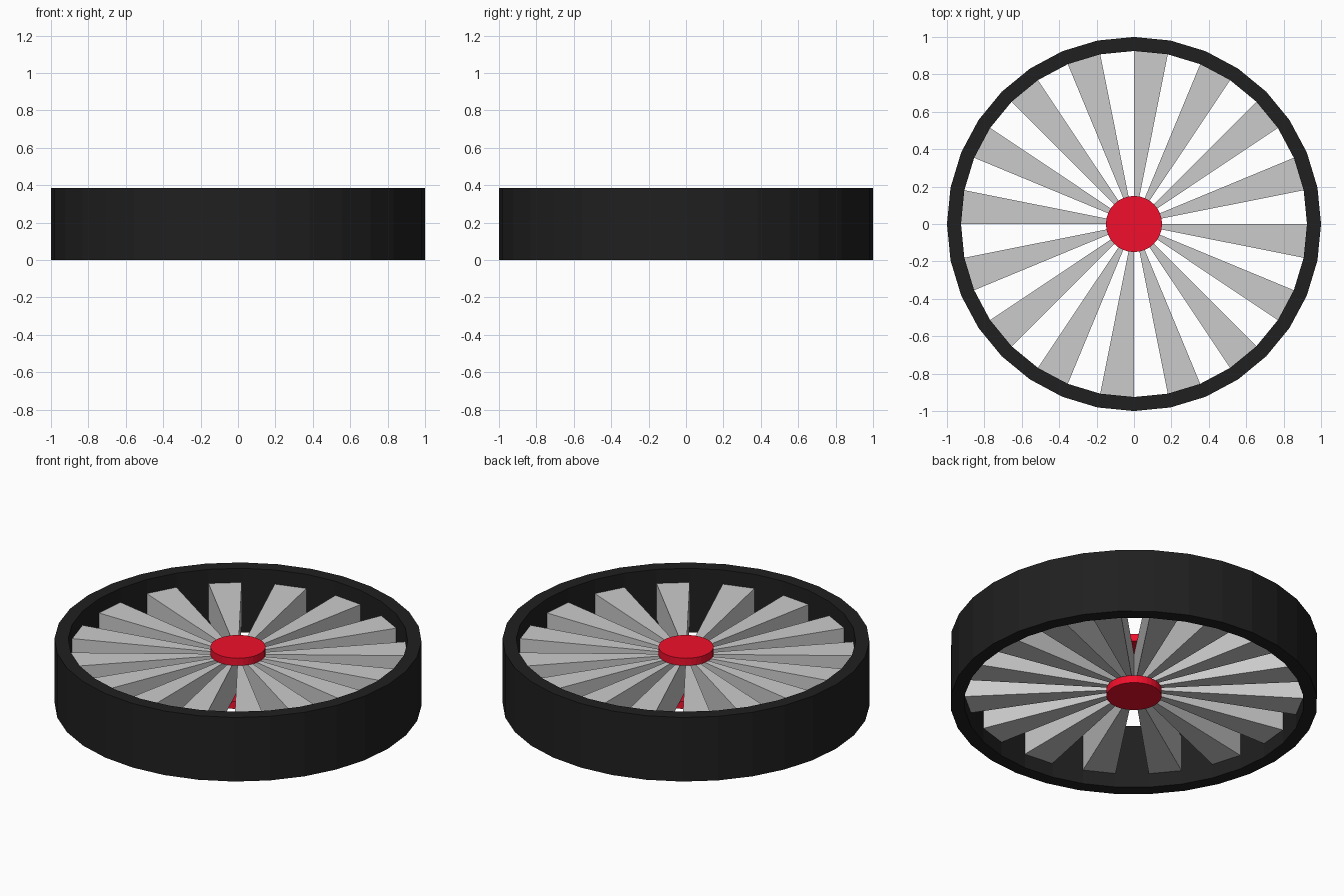
import bpy, bmesh
from math import sin, cos, pi

if "Cube" in bpy.data.objects:
    bpy.data.objects.remove(bpy.data.objects["Cube"])

SIDES = 32
STEP = 2 * pi / SIDES
R_OUT, R_IN, R_HUB = 1.0, 0.925, 0.15
HEIGHT = 0.385
SPOKE_Z = (0.085, 0.30)
HUB_Z = (0.04, 0.345)


def material(name, color):
    m = bpy.data.materials.new(name)
    m.diffuse_color = color
    m.use_nodes = True
    m.node_tree.nodes["Principled BSDF"].inputs["Base Color"].default_value = m.diffuse_color
    return m


def polar(bm, r, i, z):
    return bm.verts.new((r * cos(i * STEP), r * sin(i * STEP), z))


def finish(bm, name, mat=None):
    bmesh.ops.recalc_face_normals(bm, faces=bm.faces)
    me = bpy.data.meshes.new(name)
    bm.to_mesh(me)
    bm.free()
    ob = bpy.data.objects.new(name, me)
    bpy.context.collection.objects.link(ob)
    if mat:
        me.materials.append(mat)
    return ob


def prism(bm, points, z0, z1):
    """Closed prism over (radius, step index) points."""
    low = [polar(bm, r, i, z0) for r, i in points]
    top = [polar(bm, r, i, z1) for r, i in points]
    bm.faces.new(low[::-1])
    bm.faces.new(top)
    n = len(points)
    for k in range(n):
        j = (k + 1) % n
        bm.faces.new((low[k], low[j], top[j], top[k]))


black = material("rubber_black", (0.014, 0.014, 0.014, 1))
red = material("hub_red", (0.88, 0.005, 0.025, 1))

# Tyre: rectangular profile swept around the axis
bm = bmesh.new()
profile = [(R_OUT, 0), (R_OUT, HEIGHT), (R_IN, HEIGHT), (R_IN, 0)]
rings = [[polar(bm, r, i, z) for i in range(SIDES)] for r, z in profile]
for k in range(4):
    a, b = rings[k], rings[(k + 1) % 4]
    for i in range(SIDES):
        j = (i + 1) % SIDES
        bm.faces.new((a[i], a[j], b[j], b[i]))
finish(bm, "tyre", black)

# Wedge spokes, every other segment, meeting on the axis
bm = bmesh.new()
for i in range(0, SIDES, 2):
    prism(bm, [(0, 0), (R_IN, i - 1), (R_IN, i)], *SPOKE_Z)
finish(bm, "spokes")

# Hub caps above and below the spokes
for name, z0, z1 in (("hub_cap_lower", HUB_Z[0], SPOKE_Z[0]),
                     ("hub_cap_upper", SPOKE_Z[1], HUB_Z[1])):
    bm = bmesh.new()
    prism(bm, [(R_HUB, i) for i in range(SIDES)], z0, z1)
    finish(bm, name, red)
